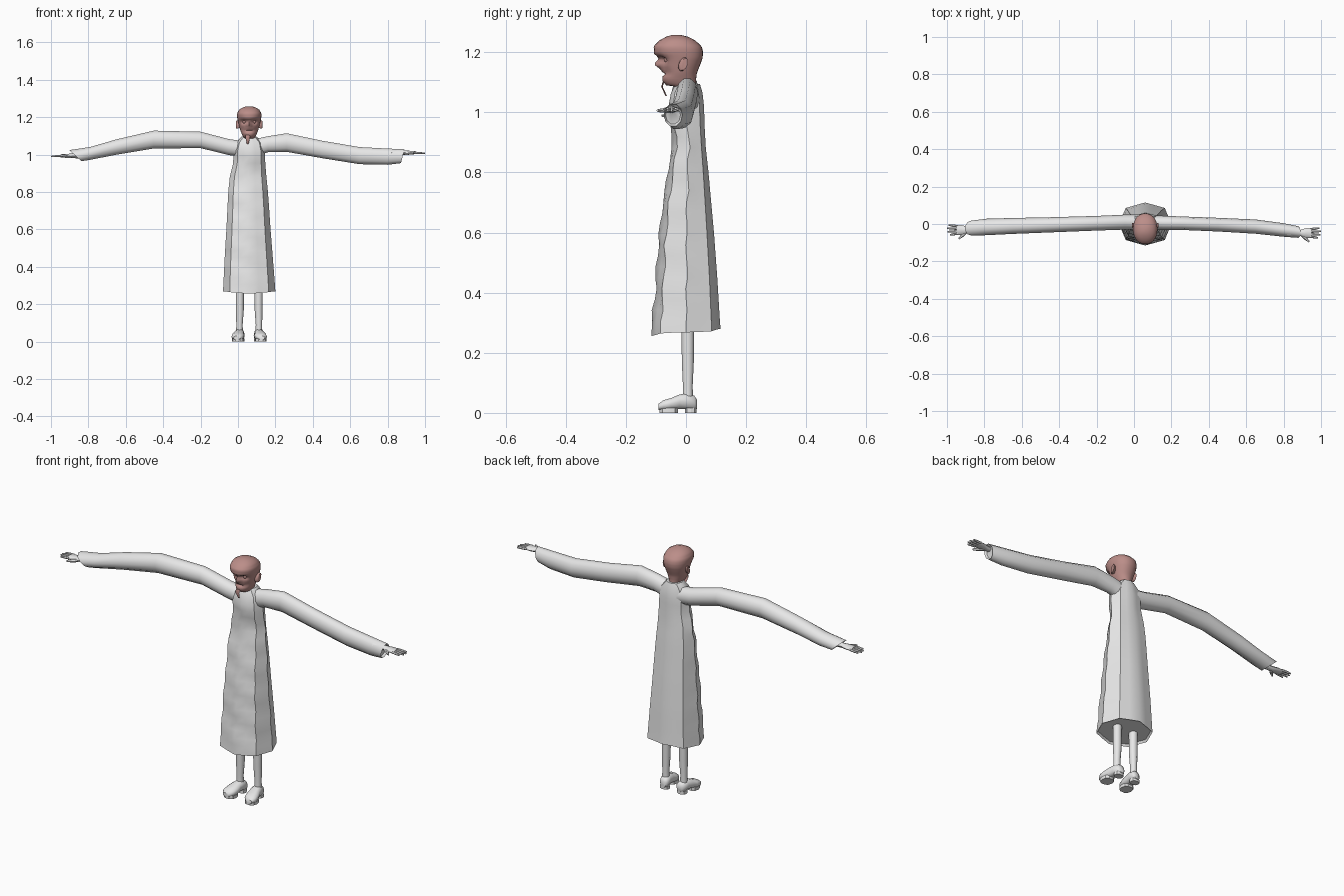
import bpy, bmesh, math, random
from mathutils import Vector

random.seed(4)
CX = 0.06  # body centre line


def material(name, rgb):
    m = bpy.data.materials.new(name)
    m.diffuse_color = (*rgb, 1)
    return m


GREY = material("pale grey", (0.8, 0.8, 0.8))
SKIN = material("skin", (0.50, 0.27, 0.25))
X, Y, Z = Vector((1, 0, 0)), Vector((0, 1, 0)), Vector((0, 0, 1))


def ring(c, u, v, ru, rv, n, power=1.0, turn=0.0):
    """Superellipse of n points round c in the plane u, v."""
    out = []
    for i in range(n):
        a = 2 * math.pi * (i + turn) / n
        s, t = math.cos(a), math.sin(a)
        out.append(Vector(c) + u * ru * math.copysign(abs(s) ** power, s)
                   + v * rv * math.copysign(abs(t) ** power, t))
    return out


def loft(name, rings, mat, start=True, end=True, angle=50):
    bm = bmesh.new()
    vs = [[bm.verts.new(p) for p in r] for r in rings]
    n = len(vs[0])
    for a, b in zip(vs, vs[1:]):
        for i in range(n):
            j = (i + 1) % n
            bm.faces.new((a[i], a[j], b[j], b[i]))
    if start:
        bm.faces.new(vs[0][::-1])
    if end:
        bm.faces.new(vs[-1])
    bmesh.ops.recalc_face_normals(bm, faces=bm.faces)
    me = bpy.data.meshes.new(name)
    bm.to_mesh(me)
    bm.free()
    me.materials.append(mat)
    ob = bpy.data.objects.new(name, me)
    bpy.context.collection.objects.link(ob)
    bpy.ops.object.select_all(action='DESELECT')
    ob.select_set(True)
    bpy.context.view_layer.objects.active = ob
    bpy.ops.object.shade_smooth_by_angle(angle=math.radians(angle))
    return ob


def interp(rows, t):
    """Linear lookup in rows sorted by their first value."""
    for a, b in zip(rows, rows[1:]):
        if t <= b[0]:
            f = (t - a[0]) / (b[0] - a[0])
            return [p + (q - p) * f for p, q in zip(a, b)]
    return rows[-1]


# Robe: z, x min, x max, y front, y back
robe = [(0.27, -0.080, 0.200, -0.115, 0.115), (0.45, -0.071, 0.186, -0.100, 0.104),
        (0.60, -0.062, 0.174, -0.090, 0.093), (0.72, -0.056, 0.166, -0.072, 0.082),
        (0.80, -0.052, 0.160, -0.062, 0.075), (0.88, -0.044, 0.152, -0.046, 0.066),
        (0.95, -0.026, 0.146, -0.052, 0.062), (1.02, -0.024, 0.144, -0.058, 0.060),
        (1.065, -0.010, 0.132, -0.050, 0.055), (1.095, 0.020, 0.100, -0.034, 0.046)]
levels = [0.27 + 0.036 * i for i in range(21)] + [1.02, 1.065, 1.095]
rings = []
for k, z in enumerate(levels):
    _, x0, x1, y0, y1 = interp(robe, z)
    r = ring(((x0 + x1) / 2, (y0 + y1) / 2, z), X, Y, (x1 - x0) / 2, (y1 - y0) / 2, 16, 0.85)
    for i, p in enumerate(r):
        if i % 2:  # straight panels between the eight corners
            p.xy = (r[i - 1].xy + r[(i + 1) % 16].xy) / 2
    for p in r:
        if p.y < 0.01 and 0 < k < 21:  # soft folds on the front
            p.y += 0.004 * math.sin(k * 1.7 + p.x * 25) + random.uniform(-0.002, 0.002)
        if k == 0:
            p.z += 0.012 * math.cos((p.x - CX) * 11) * (p.y / 0.115) - 0.002
    rings.append(r)
inner = [Vector((CX + (p.x - CX) * 0.95, p.y * 0.95, p.z + 0.012)) for p in rings[0]]
loft("robe", [inner] + rings, GREY, start=True, end=True, angle=40)

# Sleeves: x, y front, y back, z bottom, z top
sleeves = {
    "left": [(0.02, -0.030, 0.050, 0.985, 1.075), (-0.05, -0.030, 0.050, 0.995, 1.085),
             (-0.20, -0.035, 0.043, 1.032, 1.124), (-0.45, -0.045, 0.036, 1.030, 1.130),
             (-0.65, -0.053, 0.032, 0.997, 1.083), (-0.79, -0.060, 0.028, 0.970, 1.042),
             (-0.85, -0.062, 0.018, 0.963, 1.025)],
    "right": [(0.09, -0.030, 0.045, 0.985, 1.085), (0.16, -0.032, 0.044, 1.010, 1.100),
              (0.26, -0.032, 0.040, 1.012, 1.116), (0.45, -0.040, 0.033, 0.978, 1.076),
              (0.65, -0.052, 0.024, 0.946, 1.042), (0.80, -0.068, 0.004, 0.943, 1.034),
              (0.88, -0.074, -0.012, 0.952, 1.030)]}
for side, rows in sleeves.items():
    s = -1 if side == "left" else 1
    rings = [ring((x, (a + b) / 2, (c + d) / 2), Y, Z, (b - a) / 2, (d - c) / 2, 10)
             for x, a, b, c, d in rows]
    for p in rings[-1]:  # slanted cuff
        p.x += (-0.055 * (p.z - 0.994) / 0.03 * 0.6 - 0.02) if s < 0 else 0.25 * (p.z - 0.99)
    mid = sum(rings[-1], Vector()) / 10
    lining = [mid + (p - mid) * 0.8 - X * s * 0.012 for p in rings[-1]]
    loft(side + "_sleeve", rings + [lining], GREY)

# Hands: wrist and palm, four fingers, thumb
for side, s, y, z in (("left", -1, -0.032, 0.993), ("right", 1, -0.048, 1.010)):
    palm = [(0.82, 0.017, 0.015), (0.89, 0.016, 0.012), (0.92, 0.026, 0.010), (0.95, 0.027, 0.008)]
    loft(side + "_palm", [ring((s * x, y, z), Y, Z, a, b, 8) for x, a, b in palm], GREY)
    for i in range(4):
        fy, tip = y + (i - 1.5) * 0.0135, (0.985, 0.998, 1.0, 0.992)[i]
        spread = (i - 1.5) * 0.004
        loft(f"{side}_finger", [ring((s * x, fy + spread * f, z - 0.003 * f), Y, Z, r, r, 6)
             for x, f, r in ((0.94, 0, 0.0065), (0.97, 0.5, 0.006), (tip, 1, 0.0035))], GREY)
    loft(side + "_thumb", [ring((s * x, y - d, z - 0.004), Vector((s * 0.6, 0.8, 0)), Z, r, r, 6)
         for x, d, r in ((0.895, 0.008, 0.009), (0.92, 0.032, 0.008), (0.937, 0.047, 0.004))], GREY)

# Head: z, y front, y back, half width
head = [(1.05, -0.010, 0.040, 0.026), (1.085, -0.030, 0.036, 0.028), (1.090, -0.066, 0.034, 0.030),
        (1.105, -0.078, 0.033, 0.038), (1.13, -0.080, 0.036, 0.048), (1.16, -0.082, 0.048, 0.056),
        (1.18, -0.090, 0.055, 0.061), (1.20, -0.104, 0.057, 0.065), (1.22, -0.108, 0.052, 0.065),
        (1.24, -0.088, 0.030, 0.054), (1.252, -0.065, 0.005, 0.034), (1.258, -0.045, -0.02, 0.012)]


def bump(p, x, z, sx, sz):
    return math.exp(-((p.x - CX - x) / sx) ** 2 - ((p.z - z) / sz) ** 2)


rings = []
for z in [1.05, 1.085] + [1.09 + 0.0075 * i for i in range(21)] + [1.247, 1.252, 1.258]:
    _, y0, y1, w = interp(head, z)
    r = ring((CX, (y0 + y1) / 2, z), X, Y, w, (y1 - y0) / 2, 28, 0.92)
    for p in r:
        if p.y < -0.03 and z > 1.088:
            p.y += 0.020 * (bump(p, -0.027, 1.175, 0.014, 0.011) + bump(p, 0.027, 1.175, 0.014, 0.011))
            p.y -= 0.023 * bump(p, 0, 1.160, 0.011, 0.013)   # nose
            p.y -= 0.006 * bump(p, 0, 1.195, 0.05, 0.008)    # brow
            p.y += 0.012 * bump(p, 0, 1.127, 0.026, 0.005)   # mouth
            p.y += 0.008 * (bump(p, -0.035, 1.135, 0.012, 0.015) + bump(p, 0.035, 1.135, 0.012, 0.015))
    rings.append(r)
loft("head", rings, SKIN, angle=60)

# Ears and eyes
for s in (-1, 1):
    loft("ear", [ring((CX + s * x, y, 1.160), Y, Vector((0, 0.25, 0.97)), a, b, 10)
         for x, y, a, b in ((0.046, -0.016, 0.010, 0.016), (0.064, -0.010, 0.014, 0.024),
                            (0.070, -0.006, 0.012, 0.021))], SKIN)
    loft("eye", [ring((CX + s * 0.026, -0.068 - d, 1.175), X, Z, r, r, 10)
         for d, r in ((-0.008, 0.010), (0, 0.009), (0.005, 0.004))], SKIN)

# Thin chin tuft
loft("chin_tuft", [ring((CX - 0.008, y, z), X, Y, w, 0.003, 6)
     for z, y, w in ((1.105, -0.074, 0.012), (1.085, -0.080, 0.011), (1.055, -0.066, 0.004))], SKIN)

# Legs and shoes
for side, x, out in (("left", 0.008, -1), ("right", 0.112, 1)):
    loft(side + "_leg", [ring((x + out * -0.002 * (z > 0.1), 0.006, z), X, Y, r, r, 10)
         for z, r in ((0.05, 0.018), (0.09, 0.017), (0.17, 0.021), (0.31, 0.022))], GREY)
    # Shoe: y, half width, bottom, top
    shoe = [(0.037, 0.014, 0.012, 0.044), (0.028, 0.024, 0.008, 0.058), (0.000, 0.026, 0.012, 0.066),
            (-0.022, 0.028, 0.012, 0.062), (-0.050, 0.034, 0.009, 0.050), (-0.075, 0.032, 0.009, 0.043),
            (-0.092, 0.018, 0.010, 0.030)]
    loft(side + "_shoe", [ring((x + out * -0.15 * y, y, (a + b) / 2), X, Z, w, (b - a) / 2, 10, 0.8)
         for y, w, a, b in shoe], GREY)
    for part, y, a, b in (("heel", 0.016, 0.024, 0.020), ("sole", -0.058, 0.031, 0.032)):
        loft(f"{side}_{part}", [ring((x + out * -0.15 * y, y, z), X, Y, a, b, 10, 0.8)
             for z in (0.0, 0.016)], GREY, angle=30)
